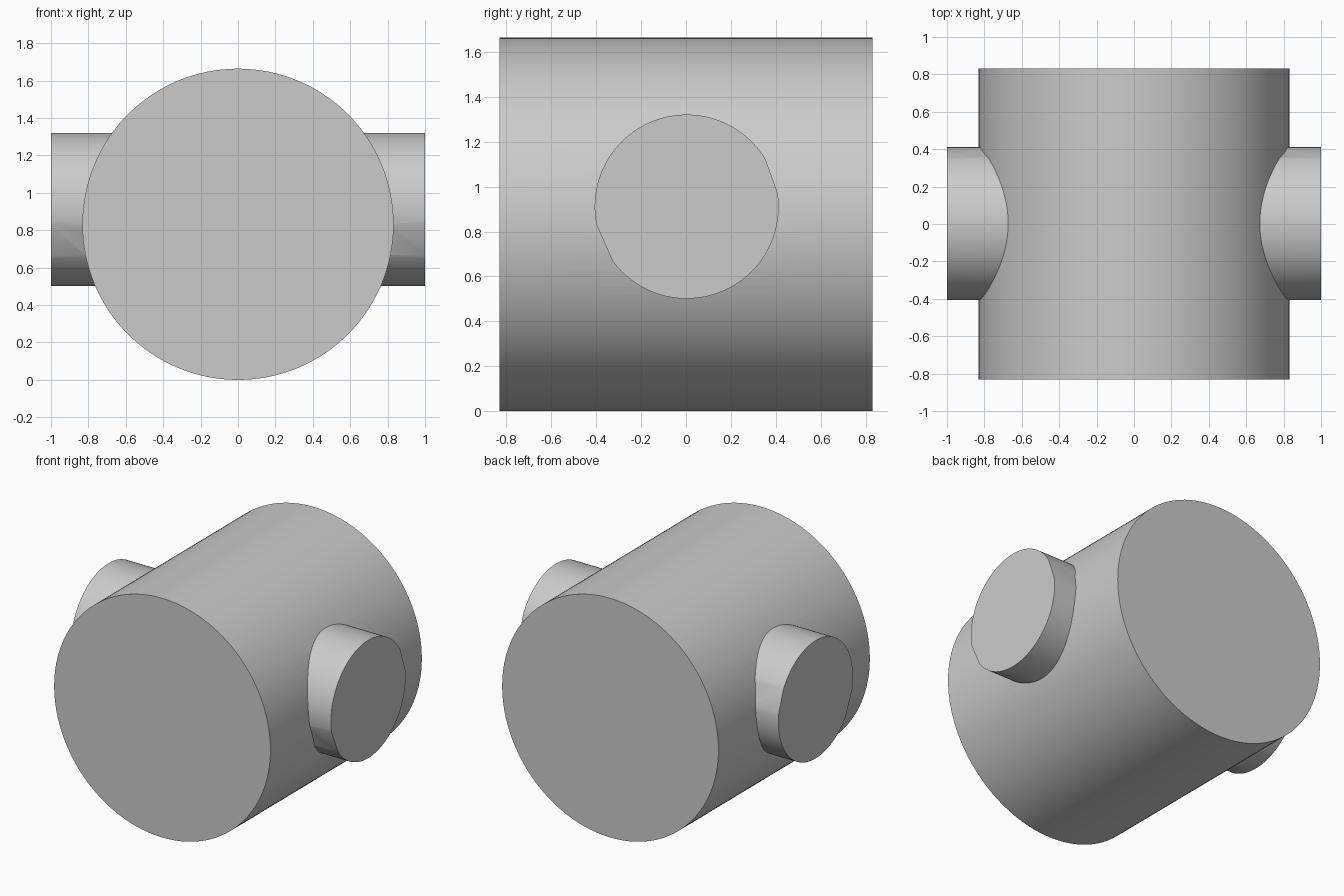
import bpy, bmesh, math
from mathutils import Vector

if "Cube" in bpy.data.objects:
    bpy.data.objects.remove(bpy.data.objects["Cube"])

R, BORE, SEGMENTS = 0.832, 0.41, 128
GREY = (0.6, 0.6, 0.6, 1)

grey = bpy.data.materials.new("plain grey")
grey.use_nodes = True
grey.diffuse_color = GREY
grey.node_tree.nodes["Principled BSDF"].inputs["Base Color"].default_value = GREY


def prism(name, ring, sweep):
    """Extrude a closed ring of points along sweep into a capped solid."""
    bm = bmesh.new()
    face = bm.faces.new([bm.verts.new(p) for p in ring])
    out = bmesh.ops.extrude_face_region(bm, geom=[face])
    moved = [v for v in out["geom"] if isinstance(v, bmesh.types.BMVert)]
    bmesh.ops.translate(bm, vec=sweep, verts=moved)
    bmesh.ops.recalc_face_normals(bm, faces=bm.faces)
    mesh = bpy.data.meshes.new(name)
    bm.to_mesh(mesh)
    bm.free()
    mesh.materials.append(grey)
    obj = bpy.data.objects.new(name, mesh)
    bpy.context.collection.objects.link(obj)
    return obj


# Main drum lying front to back
angles = [math.tau * i / SEGMENTS for i in range(SEGMENTS)]
drum = prism("drum_with_side_stubs",
             [Vector((R * math.cos(a), -R, R + R * math.sin(a))) for a in angles],
             Vector((0, 2 * R, 0)))

# Cross shaft, with two flats left by skipping part of the circle
flats = [(10, 29), (194, 216)]
kept = [a for a in angles
        if not any(lo < math.degrees(a) < hi for lo, hi in flats)]
shaft = prism("cross_shaft",
              [Vector((-1, 0.003 + BORE * math.cos(a), 0.911 + BORE * math.sin(a)))
               for a in kept],
              Vector((2, 0, 0)))

# Fuse both into one solid
union = drum.modifiers.new("join shaft", "BOOLEAN")
union.operation = "UNION"
union.solver = "EXACT"
union.object = shaft
bpy.ops.object.select_all(action="DESELECT")
bpy.context.view_layer.objects.active = drum
drum.select_set(True)
bpy.ops.object.modifier_apply(modifier=union.name)
bpy.data.objects.remove(shaft)
bpy.ops.object.shade_smooth_by_angle(angle=math.radians(30))
